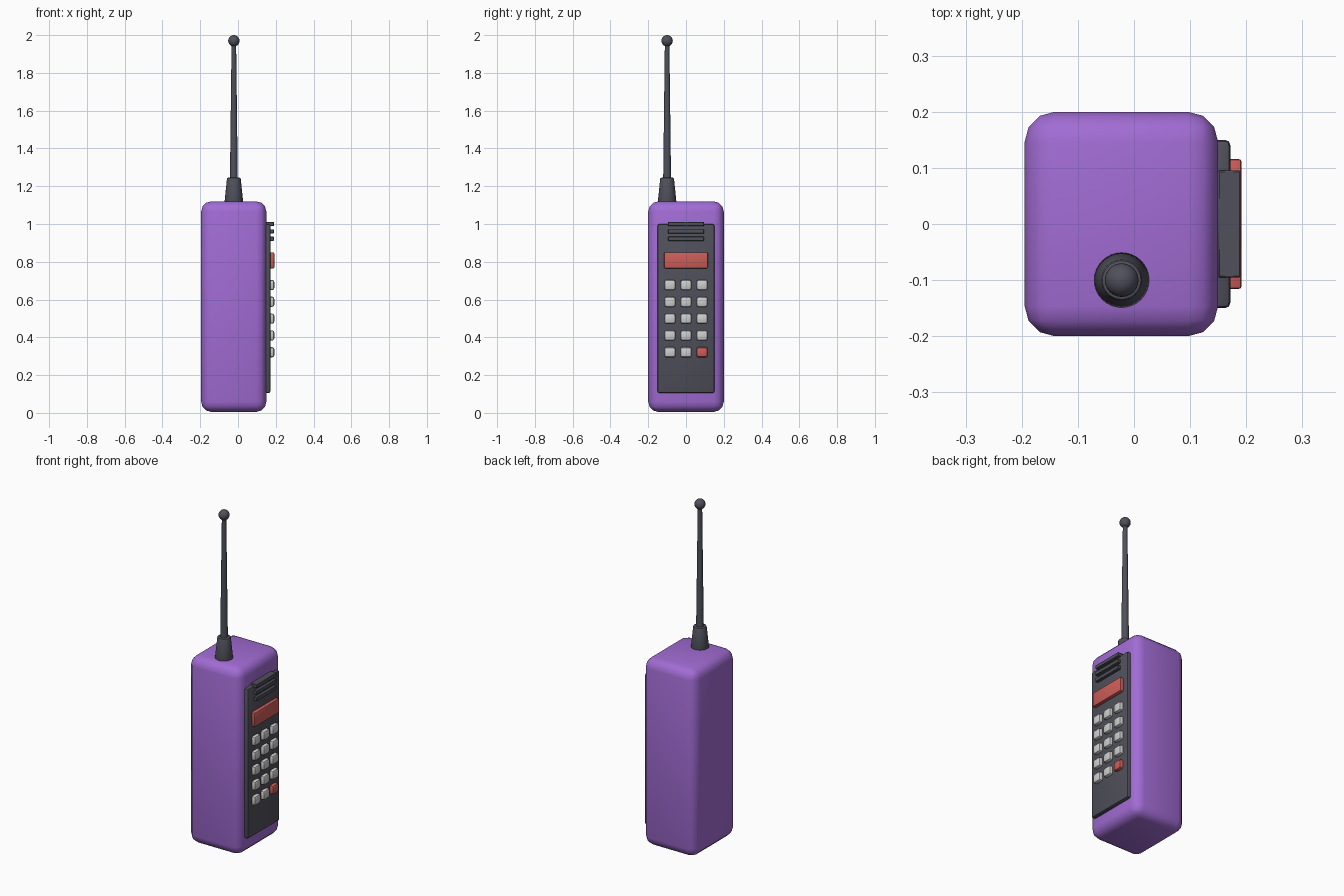
import bpy
from math import radians

cube = bpy.data.objects.get("Cube")
if cube:
    bpy.data.objects.remove(cube, do_unlink=True)


def material(name, rgb):
    m = bpy.data.materials.new(name)
    m.use_nodes = True
    m.diffuse_color = (*rgb, 1)
    m.node_tree.nodes["Principled BSDF"].inputs["Base Color"].default_value = (*rgb, 1)
    return m


purple = material("purple plastic", (0.36, 0.15, 0.66))
charcoal = material("charcoal plastic", (0.08, 0.08, 0.105))
red = material("red plastic", (0.61, 0.11, 0.1))
light_grey = material("light grey keys", (0.62, 0.62, 0.62))


def finish(name, mat, bevel, segments):
    """Name, colour, bevel and smooth the active object."""
    ob = bpy.context.object
    ob.name = name
    ob.data.materials.append(mat)
    if bevel:
        mod = ob.modifiers.new("rounded edges", "BEVEL")
        mod.width = bevel
        mod.segments = segments
        mod.limit_method = "ANGLE"
        mod.angle_limit = radians(40)
        bpy.ops.object.modifier_apply(modifier=mod.name)
    bpy.ops.object.shade_smooth_by_angle(angle=radians(40))
    return ob


def box(name, mat, low, high, bevel, segments=2):
    bpy.ops.mesh.primitive_cube_add(size=1, location=[(a + b) / 2 for a, b in zip(low, high)])
    bpy.context.object.scale = [b - a for a, b in zip(low, high)]
    bpy.ops.object.transform_apply(location=False, rotation=False, scale=True)
    return finish(name, mat, bevel, segments)


def cone(name, mat, r_low, r_high, z_low, z_high, bevel=0):
    bpy.ops.mesh.primitive_cone_add(vertices=32, radius1=r_low, radius2=r_high, depth=z_high - z_low,
                                    location=(*ANTENNA, (z_low + z_high) / 2))
    return finish(name, mat, bevel, 2)


# Handset body and control panel on its +x face
box("body", purple, (-0.195, -0.2, 0.005), (0.15, 0.2, 1.12), 0.054, 3)
box("control_panel", charcoal, (0.13, -0.15, 0.105), (0.172, 0.15, 1.0), 0.01)

# Earpiece slats
for i in range(3):
    z = 1.0 - 0.039 * i
    box(f"earpiece_slat_{i + 1}", charcoal, (0.15, -0.095, z - 0.011), (0.19, 0.095, z + 0.011), 0.002, 1)

# Display
box("display", red, (0.16, -0.116, 0.765), (0.192, 0.116, 0.85), 0.006)

# Keypad, with one red key in the lowest row
for row in range(5):
    for col in range(3):
        y, z = (col - 1) * 0.085, 0.677 - 0.089 * row
        mat = red if (row, col) == (4, 2) else light_grey
        box(f"key_{row + 1}_{col + 1}", mat, (0.155, y - 0.029, z - 0.027), (0.192, y + 0.029, z + 0.027), 0.011)

# Antenna: collar, tapered rod and ball tip
ANTENNA = (-0.022, -0.1)
cone("antenna_collar", charcoal, 0.051, 0.036, 1.1, 1.245, 0.006)
cone("antenna_rod", charcoal, 0.021, 0.012, 1.22, 1.96)
bpy.ops.mesh.primitive_uv_sphere_add(segments=24, ring_count=16, radius=0.03, location=(*ANTENNA, 1.97))
finish("antenna_tip", charcoal, 0, 1)
